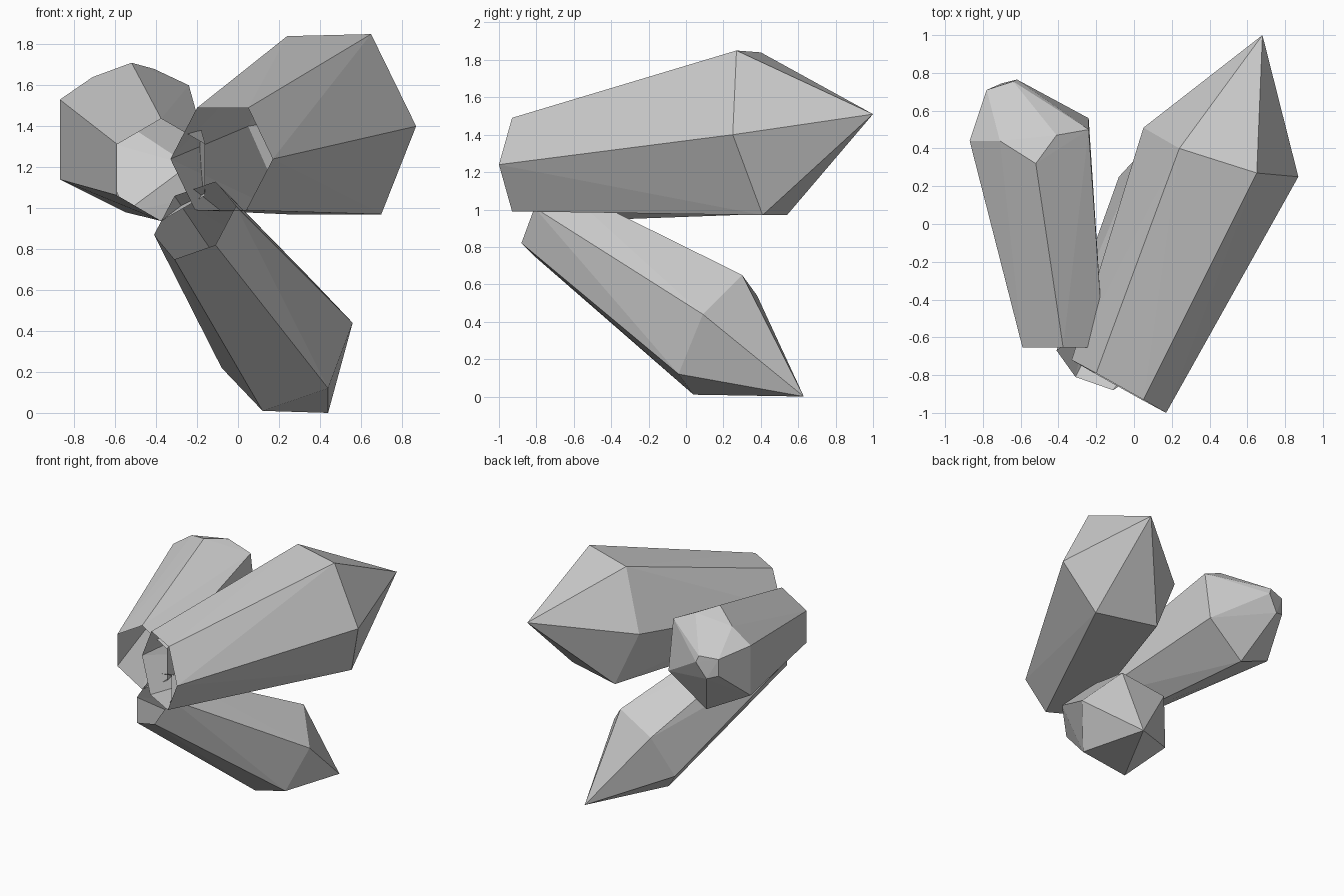
import bpy
import bmesh
from mathutils import Vector

cube = bpy.data.objects.get("Cube")
if cube:
    bpy.data.objects.remove(cube, do_unlink=True)

# One grey stone material
stone = bpy.data.materials.new("grey_stone")
stone.use_nodes = True
grey = (0.6, 0.6, 0.6, 1.0)
stone.diffuse_color = grey
stone.node_tree.nodes["Principled BSDF"].inputs["Base Color"].default_value = grey


def hexagon(center, u, v):
    """Six corners around a center, spanned by two neighbouring spokes."""
    c, u, v = Vector(center), Vector(u), Vector(v)
    spokes = (u, v, v - u)
    return [c + s for s in spokes] + [c - s for s in spokes]


def crystal(name, base, body):
    """Faceted shell wrapped around the corners, left open at the base."""
    bm = bmesh.new()
    base_verts = [bm.verts.new(p) for p in base]
    body_verts = [bm.verts.new(p) for p in body]
    bmesh.ops.convex_hull(bm, input=base_verts + body_verts)
    bmesh.ops.recalc_face_normals(bm, faces=bm.faces[:])
    rim = set(base_verts)
    cap = [f for f in bm.faces if all(v in rim for v in f.verts)]
    bmesh.ops.delete(bm, geom=cap, context='FACES_ONLY')
    mesh = bpy.data.meshes.new(name)
    bm.to_mesh(mesh)
    bm.free()
    mesh.materials.append(stone)
    obj = bpy.data.objects.new(name, mesh)
    bpy.context.collection.objects.link(obj)
    return obj


# Large pointed crystal
large_base = hexagon((-.08, -.86, 1.24), (.25, -.14, 0), (.13, -.07, .25))
large_shoulder = [(.87, .25, 1.4), (.65, .27, 1.85), (.24, .4, 1.84),
                  (.05, .51, 1.4), (.24, .54, .97), (.7, .41, .97)]
large_tip = [(.68, 1, 1.51)]
crystal("large_crystal", large_base, large_shoulder + large_tip)

# Lower pointed crystal
lower_base = hexagon((-.21, -.74, .94), (.2, -.07, .07), (.1, -.14, -.12))
lower_shoulder = hexagon((.24, .17, .33), (.32, -.08, .11), (.2, -.21, -.21))
lower_tip = [(.44, .63, 0)]
crystal("lower_crystal", lower_base, lower_shoulder + lower_tip)

# Blunt crystal with a small cut end
blunt_base = hexagon((-.375, -.655, 1.187), (-.215, 0, .125), (0, 0, .25))
blunt_shoulder = [(-.87, .44, 1.53), (-.71, .44, 1.64), (-.52, .32, 1.71),
                  (-.41, .47, 1.68), (-.24, .5, 1.6), (-.24, .56, 1.21),
                  (-.55, .53, .98), (-.87, .44, 1.14)]
blunt_end = [(-.78, .71, 1.5), (-.64, .755, 1.51), (-.62, .765, 1.46),
             (-.7, .745, 1.34), (-.78, .71, 1.37)]
crystal("blunt_crystal", blunt_base, blunt_shoulder + blunt_end)
